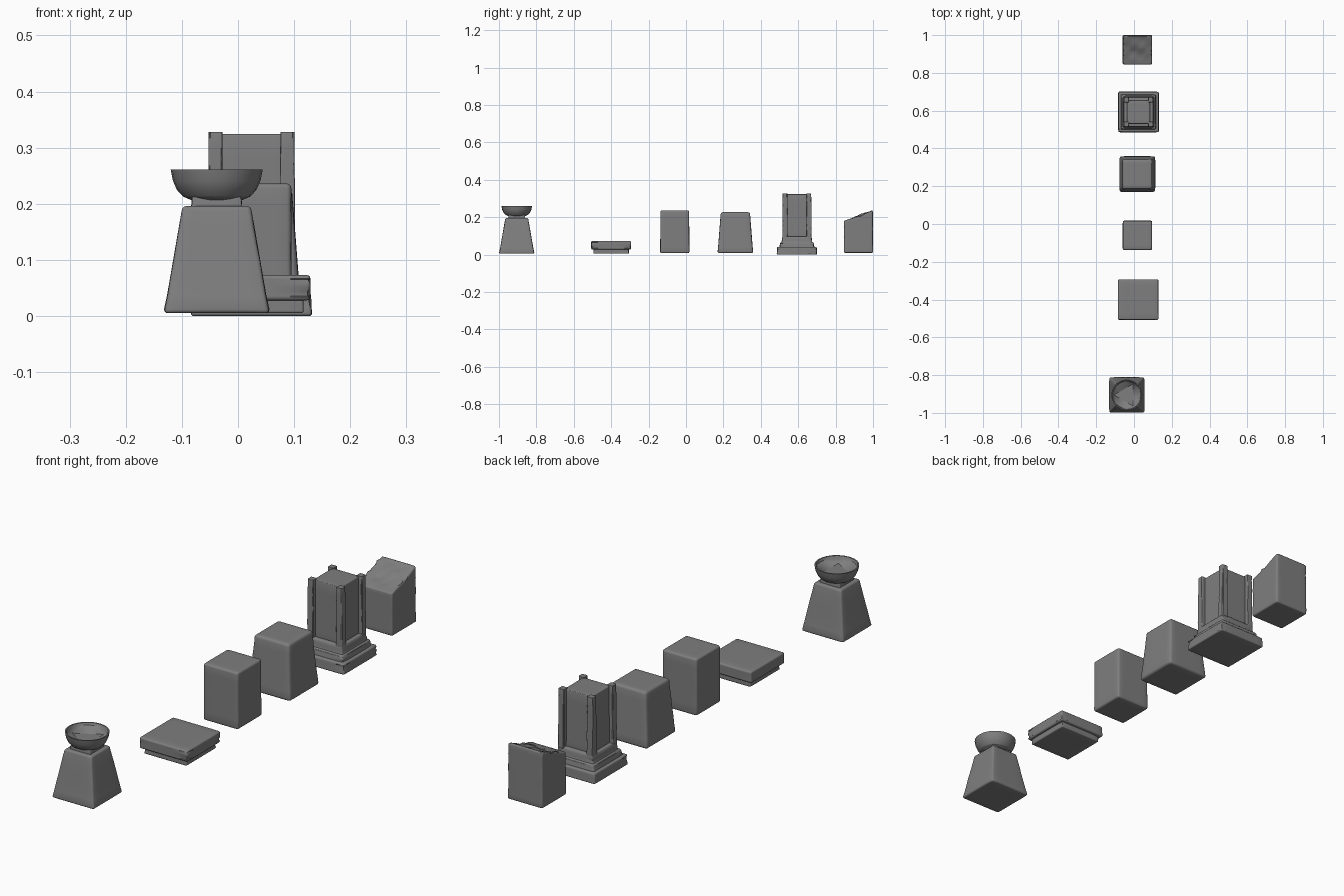
import bpy, bmesh, math, random
from mathutils import Vector

if "Cube" in bpy.data.objects:
    bpy.data.objects.remove(bpy.data.objects["Cube"])

random.seed(4)
STONE = bpy.data.materials.new("dark_stone")
STONE.diffuse_color = (0.21, 0.21, 0.21, 1)
STONE.use_nodes = True
STONE.node_tree.nodes["Principled BSDF"].inputs["Base Color"].default_value = STONE.diffuse_color


def finish(name, bm, angle=35):
    bmesh.ops.recalc_face_normals(bm, faces=bm.faces)
    me = bpy.data.meshes.new(name)
    bm.to_mesh(me)
    bm.free()
    me.materials.append(STONE)
    ob = bpy.data.objects.new(name, me)
    bpy.context.collection.objects.link(ob)
    bpy.ops.object.select_all(action='DESELECT')
    ob.select_set(True)
    bpy.context.view_layer.objects.active = ob
    bpy.ops.object.shade_smooth_by_angle(angle=math.radians(angle))
    return ob


def stone(name, cx, cy, z0, z1, half_low, half_top, bevel=0.007, wear=0.001,
          cuts=5, top=None):
    """Tapered square block with worn, rounded edges; top(u, v) gives a custom top height."""
    bm = bmesh.new()
    bmesh.ops.create_cube(bm, size=2)
    bmesh.ops.subdivide_edges(bm, edges=bm.edges[:], cuts=cuts, use_grid_fill=True)
    rims = [e for e in bm.edges
            if len(e.link_faces) == 2 and e.calc_face_angle(0) > 0.8]
    for v in bm.verts:
        u, w, t = v.co.x, v.co.y, (v.co.z + 1) / 2
        h = half_low + (half_top - half_low) * t
        upright_edge = abs(u) > 0.999 and abs(w) > 0.999
        k = 1 - (random.uniform(0, wear) / h if upright_edge else 0)
        zt = top(u, w) if top else z1
        v.co = Vector((cx + u * h * k, cy + w * h * k, z0 + t * (zt - z0)))
    bmesh.ops.bevel(bm, geom=rims, offset=bevel, segments=3, profile=0.5,
                    affect='EDGES', clamp_overlap=True)
    return finish(name, bm)


# Bowl pedestal: tapered foot and square neck
BX, BY = -0.038, -0.905
stone("bowl_pedestal", BX, BY, 0.005, 0.196, 0.094, 0.061)
stone("bowl_neck", BX, BY, 0.19, 0.213, 0.046, 0.044, bevel=0.003, cuts=2)

# Bowl: turned dish with a three-sided sunken floor
bm = bmesh.new()
N = 24
profile = [(0.046, 0.207), (0.060, 0.213), (0.071, 0.225), (0.078, 0.241),
           (0.082, 0.261), (0.077, 0.261), (0.073, 0.252)]
rings = []
for r, z in profile:
    rings.append([bm.verts.new((BX + r * math.cos(2 * math.pi * i / N),
                                BY + r * math.sin(2 * math.pi * i / N), z))
                  for i in range(N)])
for a, b in zip(rings, rings[1:]):
    for i in range(N):
        j = (i + 1) % N
        bm.faces.new((a[i], a[j], b[j], b[i]))
bm.faces.new(rings[0])
tri = [bm.verts.new((BX + 0.068 * math.cos(a), BY + 0.068 * math.sin(a), 0.235))
       for a in (math.pi / 3, math.pi, 5 * math.pi / 3)]
bm.faces.new(tri)
inner = rings[-1]
for k, start in enumerate((4, 12, 20)):
    seg = [inner[(start + i) % N] for i in range(9)]
    p, q = tri[k], tri[(k + 1) % 3]
    for i in range(8):
        bm.faces.new((seg[i], seg[i + 1], p if i < 4 else q))
    bm.faces.new((seg[4], q, p))
finish("bowl", bm, 23)

# Low stepped slab
stone("slab_foot", 0.022, -0.4, 0.005, 0.04, 0.095, 0.095, bevel=0.004)
stone("slab_top", 0.022, -0.4, 0.028, 0.073, 0.107, 0.107, bevel=0.006)

# Plain and tapered blocks
stone("plain_block", 0.018, -0.06, 0.008, 0.236, 0.078, 0.077, bevel=0.008)
stone("tapered_block", 0.018, 0.264, 0.008, 0.227, 0.095, 0.078, bevel=0.01)

# Pillar: stepped base, recessed core, four corner posts
PX, PY = 0.024, 0.593
stone("pillar_base", PX, PY, 0.0, 0.042, 0.108, 0.106, bevel=0.005)
stone("pillar_step", PX, PY, 0.035, 0.066, 0.095, 0.089, bevel=0.005)
stone("pillar_plinth", PX, PY, 0.06, 0.098, 0.083, 0.078, bevel=0.005)
stone("pillar_core", PX, PY, 0.08, 0.324, 0.064, 0.061, bevel=0.003)
for i, (sx, sy) in enumerate(((1, 1), (1, -1), (-1, 1), (-1, -1))):
    stone("pillar_post_%d" % (i + 1), PX + sx * 0.064, PY + sy * 0.064,
          0.07, 0.328, 0.0145, 0.0125, bevel=0.004, wear=0.002, cuts=8)


# Broken block: top slopes up to the back with a rough fracture
def fracture(u, w):
    pts = [(-1, 0.182), (-0.55, 0.19), (-0.15, 0.199), (0.15, 0.213), (1, 0.236)]
    for (a, za), (b, zb) in zip(pts, pts[1:]):
        if w <= b + 1e-5:
            z = za + (zb - za) * (w - a) / (b - a)
            break
    rough = 1 - abs(w)
    return z + rough * (0.005 * math.sin(4 * u + 4 * w) + 0.003 * math.sin(9 * u - 7 * w))


stone("broken_block", 0.018, 0.922, 0.01, 0.236, 0.078, 0.077, bevel=0.006,
      cuts=9, top=fracture)
